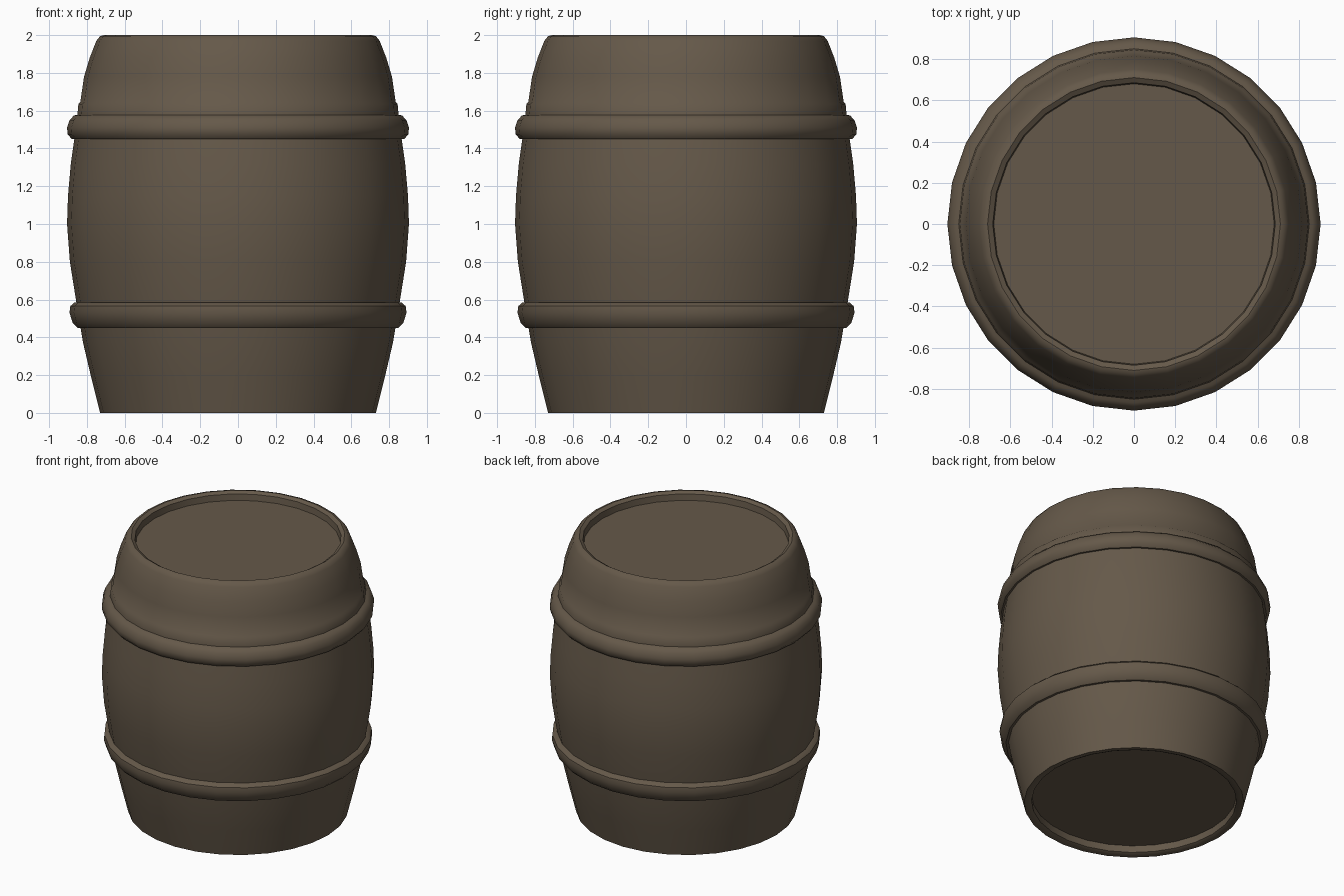
import bpy
import math

cube = bpy.data.objects.get("Cube")
if cube:
    bpy.data.objects.remove(cube, do_unlink=True)

SIDES = 28

wood = bpy.data.materials.new("dark_brown_wood")
wood.use_nodes = True
COLOUR = (0.130, 0.099, 0.067, 1)
wood.diffuse_color = COLOUR
bsdf = wood.node_tree.nodes["Principled BSDF"]
bsdf.inputs["Base Color"].default_value = COLOUR
bsdf.inputs["Roughness"].default_value = 0.8


def lathe(name, profile, closed=False):
    """Turn an (r, z) profile, listed upward on its outside, about z; r = 0 makes a pole."""
    verts, rings, faces = [], [], []
    for r, z in profile:
        count = SIDES if r > 0 else 1
        start = len(verts)
        for i in range(count):
            a = math.tau * i / SIDES
            verts.append((r * math.cos(a), r * math.sin(a), z))
        rings.append([start + i % count for i in range(SIDES)])
    pairs = list(zip(rings, rings[1:]))
    if closed:
        pairs.append((rings[-1], rings[0]))
    for low, high in pairs:
        for i in range(SIDES):
            j = (i + 1) % SIDES
            loop = [low[i], low[j], high[j], high[i]]
            faces.append(list(dict.fromkeys(loop)))
    mesh = bpy.data.meshes.new(name)
    mesh.from_pydata(verts, [], faces)
    mesh.materials.append(wood)
    obj = bpy.data.objects.new(name, mesh)
    bpy.context.collection.objects.link(obj)
    bpy.ops.object.select_all(action='DESELECT')
    obj.select_set(True)
    bpy.context.view_layer.objects.active = obj
    bpy.ops.object.shade_smooth_by_angle(angle=math.radians(40))
    return obj


# Bulging body with raised rims around the recessed heads
lathe("barrel_body", [
    (0, 0.06), (0.68, 0.06), (0.68, 0.01), (0.70, 0), (0.73, 0),
    (0.78, 0.2), (0.82, 0.37), (0.855, 0.58), (0.89, 0.8), (0.905, 1.0),
    (0.90, 1.15), (0.885, 1.32), (0.865, 1.46), (0.85, 1.58), (0.845, 1.635),
    (0.835, 1.645), (0.815, 1.78), (0.785, 1.88), (0.75, 1.97), (0.73, 1.995),
    (0.71, 2.0), (0.685, 1.985), (0.68, 1.94), (0, 1.94),
])

# Rounded hoops, each a closed section standing proud of the body
lathe("lower_hoop", [
    (0.80, 0.45), (0.85, 0.45), (0.875, 0.475), (0.892, 0.53),
    (0.888, 0.565), (0.865, 0.585), (0.80, 0.59),
], closed=True)
lathe("upper_hoop", [
    (0.81, 1.45), (0.88, 1.45), (0.902, 1.475), (0.905, 1.51),
    (0.892, 1.55), (0.868, 1.575), (0.81, 1.585),
], closed=True)
